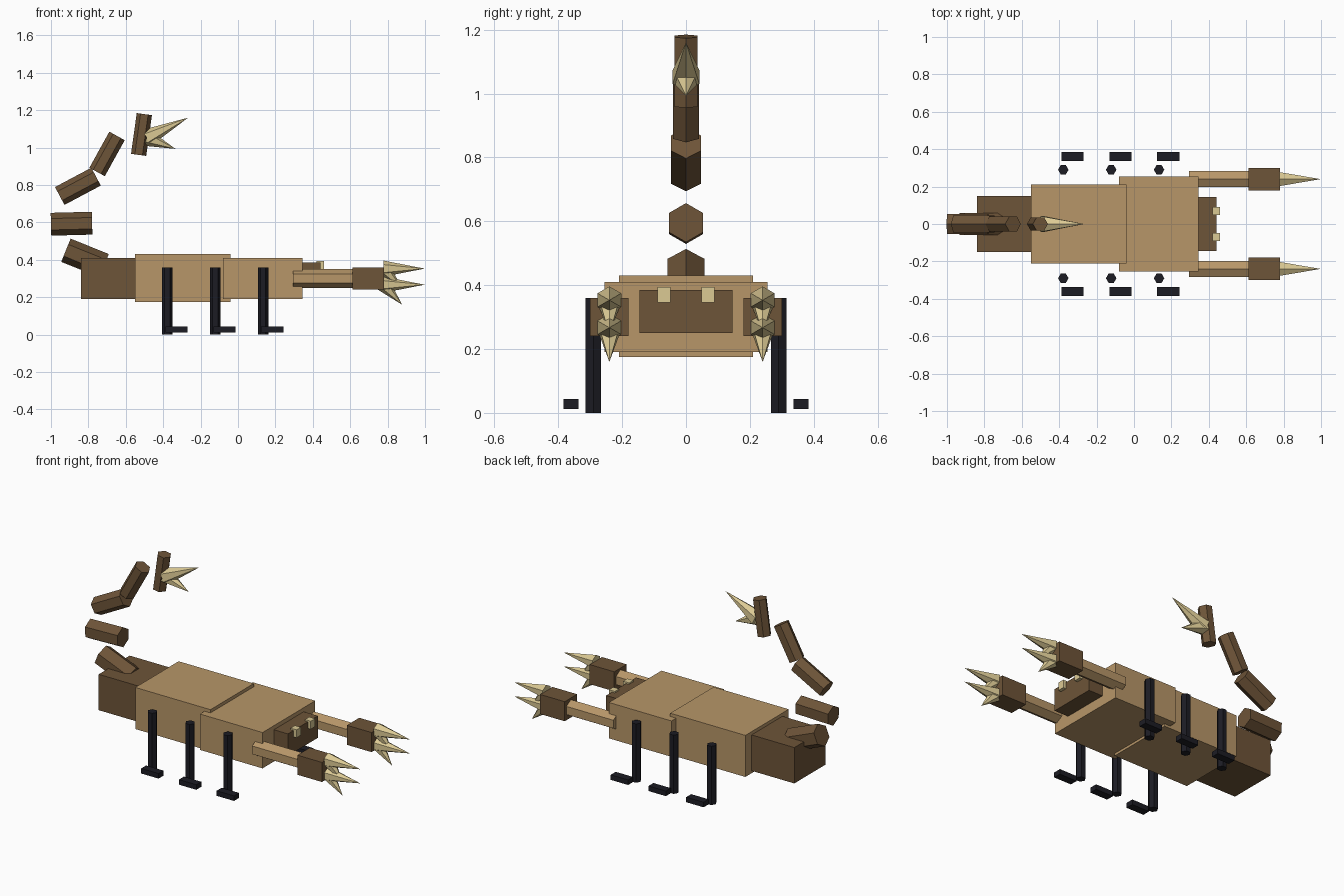
import bpy, bmesh
from math import cos, sin, radians
from mathutils import Vector, Matrix

if "Cube" in bpy.data.objects:
    bpy.data.objects.remove(bpy.data.objects["Cube"])


def material(name, srgb):
    m = bpy.data.materials.new(name)
    m.diffuse_color = tuple(((c + 0.055) / 1.055) ** 2.4 for c in srgb) + (1,)
    m.use_nodes = True
    m.node_tree.nodes["Principled BSDF"].inputs["Base Color"].default_value = m.diffuse_color
    return m


TAN = material("tan_shell", (0.72, 0.59, 0.41))
BROWN = material("brown_shell", (0.43, 0.33, 0.22))
BLACK = material("black_leg", (0.11, 0.11, 0.14))
CREAM = material("cream_spike", (0.86, 0.79, 0.58))


def finish(name, bm, mat):
    bmesh.ops.recalc_face_normals(bm, faces=bm.faces)
    me = bpy.data.meshes.new(name)
    bm.to_mesh(me)
    bm.free()
    me.materials.append(mat)
    ob = bpy.data.objects.new(name, me)
    bpy.context.collection.objects.link(ob)
    return ob


def box(name, lo, hi, mat):
    lo, hi = Vector(lo), Vector(hi)
    bm = bmesh.new()
    bmesh.ops.create_cube(bm, size=1)
    bmesh.ops.scale(bm, vec=hi - lo, verts=bm.verts)
    bmesh.ops.translate(bm, vec=(lo + hi) / 2, verts=bm.verts)
    return finish(name, bm, mat)


def hex_rod(name, start, angle, length, r1, r2, mat):
    """Six-sided rod or spike in the xz plane, an edge on its upper side."""
    bm = bmesh.new()
    bmesh.ops.create_cone(bm, cap_ends=True, segments=6, radius1=r1,
                          radius2=r2, depth=length)
    # put a corner on local x so it lies in the xz plane after tilting
    best = max(bm.verts, key=lambda v: v.co.xy.length).co
    turn = Vector((1, 0)).angle_signed(best.xy.normalized())
    bmesh.ops.rotate(bm, verts=bm.verts, matrix=Matrix.Rotation(turn, 3, 'Z'))
    bmesh.ops.translate(bm, vec=(0, 0, length / 2), verts=bm.verts)
    tilt = Matrix.Rotation(radians(90 - angle), 3, 'Y')
    bmesh.ops.rotate(bm, verts=bm.verts, matrix=tilt)
    bmesh.ops.translate(bm, vec=start, verts=bm.verts)
    bmesh.ops.remove_doubles(bm, verts=bm.verts, dist=1e-5)
    return finish(name, bm, mat)


def barbed_spike(name, start, angle, s):
    hex_rod(name, start, angle, 0.22 * s, 0.043 * s, 0, CREAM)
    hex_rod(name + "_barb", start, angle - 47, 0.147 * s, 0.04 * s, 0, CREAM)


# Body sections and head
box("rear_body", (-0.84, -0.15, 0.19), (-0.5, 0.15, 0.41), BROWN)
box("middle_body", (-0.55, -0.21, 0.175), (-0.04, 0.21, 0.43), TAN)
box("front_body", (-0.08, -0.255, 0.19), (0.345, 0.255, 0.41), TAN)
box("head", (0.3, -0.145, 0.25), (0.44, 0.145, 0.385), BROWN)

for side, s in (("left", 1), ("right", -1)):
    # Eyes
    y = 0.069 * s
    box(side + "_eye", (0.42, y - 0.021, 0.345), (0.46, y + 0.021, 0.394), CREAM)

    # Arms with pincers
    y = 0.24 * s
    hex_rod(side + "_arm", (0.295, y, 0.3), 0, 0.34, 0.05, 0.05, TAN)
    box(side + "_hand", (0.613, y - 0.06, 0.24), (0.78, y + 0.06, 0.36), BROWN)
    for n, z in (("upper", 0.353), ("lower", 0.267)):
        barbed_spike(f"{side}_{n}_claw", (0.778, y, z), 0, 1)

    # Legs and feet
    for i, x in enumerate((-0.378, -0.122, 0.134)):
        hex_rod(f"{side}_leg_{i + 1}", (x, 0.29 * s, 0), 90, 0.36,
                0.028, 0.028, BLACK)
        fy = 0.36 * s
        box(f"{side}_foot_{i + 1}", (x - 0.01, fy - 0.024, 0.012),
            (x + 0.108, fy + 0.024, 0.043), BLACK)

# Tail: separate rods curling up and over (centre x, centre z, angle, radius)
tail = ((-0.818, 0.41, 158, 0.067), (-0.89, 0.593, 1.5, 0.061),
        (-0.856, 0.793, 28, 0.054), (-0.70, 0.966, 61, 0.047),
        (-0.516, 1.07, 82, 0.041))
for i, (x, z, a, r) in enumerate(tail):
    dx, dz = 0.11 * cos(radians(a)), 0.11 * sin(radians(a))
    hex_rod(f"tail_segment_{i + 1}", (x - dx, 0, z - dz), a, 0.22, r, r, BROWN)

# Stinger
barbed_spike("stinger", (-0.488, 0, 1.052), 26, 1.12)
